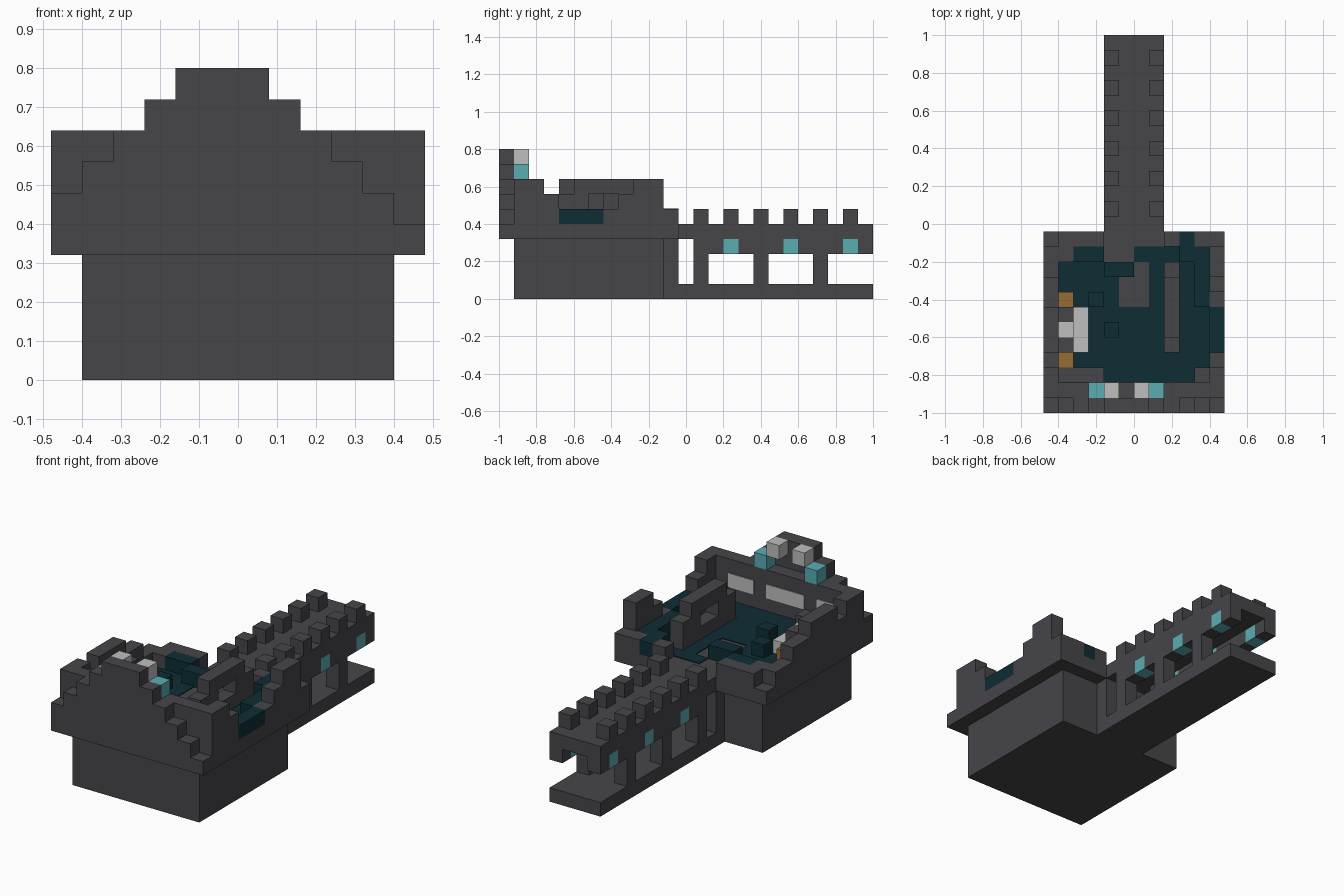
import bpy
import bmesh
from mathutils import Matrix, Vector

old_cube = bpy.data.objects.get("Cube")
if old_cube:
    bpy.data.objects.remove(old_cube, do_unlink=True)

UNIT = 0.08                              # edge of one building block
ORIGIN = Vector((-0.48, -1.0, 0.0))      # corner of the block grid


def make_material(name, red, green, blue):
    material = bpy.data.materials.new(name)
    material.use_nodes = True
    colour = (red, green, blue, 1)
    material.diffuse_color = colour
    shader = material.node_tree.nodes["Principled BSDF"]
    shader.inputs["Base Color"].default_value = colour
    shader.inputs["Roughness"].default_value = 0.9
    return material


stone = make_material("dark stone", 0.061, 0.059, 0.066)
water = make_material("deep teal", 0.004, 0.026, 0.034)
glow = make_material("pale cyan", 0.10, 0.42, 0.45)
marble = make_material("light grey", 0.52, 0.52, 0.52)
amber = make_material("amber", 0.30, 0.15, 0.035)


def build(name, material, boxes):
    """Make one object from boxes given as (x, y, z, width, depth, height) in blocks."""
    bm = bmesh.new()
    for x, y, z, width, depth, height in boxes:
        size = Vector((width, depth, height)) * UNIT
        centre = ORIGIN + Vector((x, y, z)) * UNIT + size / 2
        bmesh.ops.create_cube(bm, size=1, matrix=Matrix.Translation(centre) @ Matrix.Diagonal(size.to_4d()))
    mesh = bpy.data.meshes.new(name)
    bm.to_mesh(mesh)
    bm.free()
    mesh.materials.append(material)
    part = bpy.data.objects.new(name, mesh)
    bpy.context.scene.collection.objects.link(part)
    return part


def wall_along_x(name, row, base, heights, start=0):
    build(name, stone, [(start + n, row, base, 1, 1, h) for n, h in enumerate(heights) if h])


def wall_along_y(name, column, base, heights, start=0):
    build(name, stone, [(column, start + n, base, 1, 1, h) for n, h in enumerate(heights) if h])


# Foundation and overhanging floor
build("foundation", stone, [(1, 1, 0, 10, 10, 4)])
build("gate_foundation", stone, [(4, 11, 0, 4, 1, 4)])
build("courtyard_floor", stone, [(0, 0, 4, 12, 12, 1)])

# Stepped front wall, with a lower wall behind it
wall_along_x("front_gable", 0, 5, [1, 2, 3, 4, 5, 5, 5, 4, 3, 2, 1])
build("front_inner_wall", stone, [(0, 1, 5, 12, 1, 3)])

# Side walls and back wall
wall_along_y("left_wall", 11, 5, [3, 2, 0, 0, 0, 1, 2, 3, 3, 1], start=2)
wall_along_y("right_wall", 0, 5, [3, 2, 3, 3, 3, 2, 2, 1, 1], start=2)
wall_along_x("back_wall", 11, 5, [1, 1, 1], start=1)
build("back_wall_left", stone, [(8, 11, 5, 1, 1, 1), (10, 11, 5, 1, 1, 1)])
build("corner_ledges", stone, [(1, 2, 5, 3, 1, 1), (10, 2, 5, 1, 1, 1), (1, 10, 5, 1, 1, 1)])

# Light panels on the inside of the front wall
THIN = 0.06
build("wall_panels", marble, [(x, 2, 6, width, THIN, 1) for x, width in ((1, 2), (4, 3), (8, 2))])

# Lamps behind the crest of the gable
build("crest_lamps", glow, [(x, 1, 8, 1, 1, 1) for x in (3, 7)])
build("crest_blocks", marble, [(x, 1, 9, 1, 1, 1) for x in (4, 6)])

# Sheet of water on the courtyard floor, row by row, leaving the path free
rows = [
    (4, 2, 6), (2, 3, 9), (6, 10, 4), (7, 9, 1), (7, 8, 1), (7, 7, 1),
    (2, 7, 3), (1, 8, 4), (1, 9, 3), (9, 7, 2), (9, 8, 2), (9, 9, 2),
]
sheet = [(x, y, 5, width, 1, THIN) for x, y, width in rows]
sheet += [(3, 4, 5, 5, 3, THIN), (9, 4, 5, 2, 3, THIN)]
build("water_sheet", water, sheet)

# Raised water blocks, spilling through the wall openings
build("water_blocks", water, [
    (2, 10, 5, 2, 1, 1), (4, 9, 5, 2, 1, 1), (3, 7, 5, 1, 1, 1), (4, 5, 5, 1, 1, 1),
    (9, 10, 5, 2, 2, 1), (10, 7, 5, 1, 3, 1), (11, 4, 5, 1, 3, 1),
])
build("back_corner_block", stone, [(10, 11, 5, 1.0, 1, 1.02)])

# Free-standing arch in the courtyard
build("arch", stone, [
    (8, 4, 5, 1, 6, 1),
    (8, 4, 6, 1, 2, 1), (8, 8, 6, 1, 2, 1),
    (8, 5, 7, 1, 4, 1),
])

# Seat with a pale step, stone arms and two amber lamps
build("seat_step", marble, [(2, 4, 5, 1, 3, 1)])
build("seat_back", marble, [(1, 5, 5, 1, 1, 2)])
build("seat_arms", stone, [(1, y, 5, 1, 1, 2) for y in (4, 6)])
build("seat_lamps", amber, [(1, y, 5, 1, 1, 1) for y in (3, 7)])

# Bridge: lower plate, deck, hanging rims, pillars, lamps and battlements
SIDES = (4, 7)
LAMPS = (15, 19, 23)
build("bridge_plate", stone, [(4, 12, 0, 4, 13, 1)])
build("bridge_deck", stone, [(4, 12, 4, 4, 13, 1)])
rim_cells = [y for y in range(13, 25) if y not in LAMPS]
build("bridge_rims", stone, [(x, y, 3, 1, 1, 1) for x in SIDES for y in rim_cells])
build("bridge_lamps", glow, [(x, y, 3, 1, 1, 1) for x in SIDES for y in LAMPS])
build("bridge_pillars", stone, [(x, y, 1, 1, 1, 2) for x in SIDES for y in range(13, 25, 4)])
build("bridge_battlements", stone, [(x, y, 5, 1, 1, 1) for x in SIDES for y in range(13, 25, 2)])
